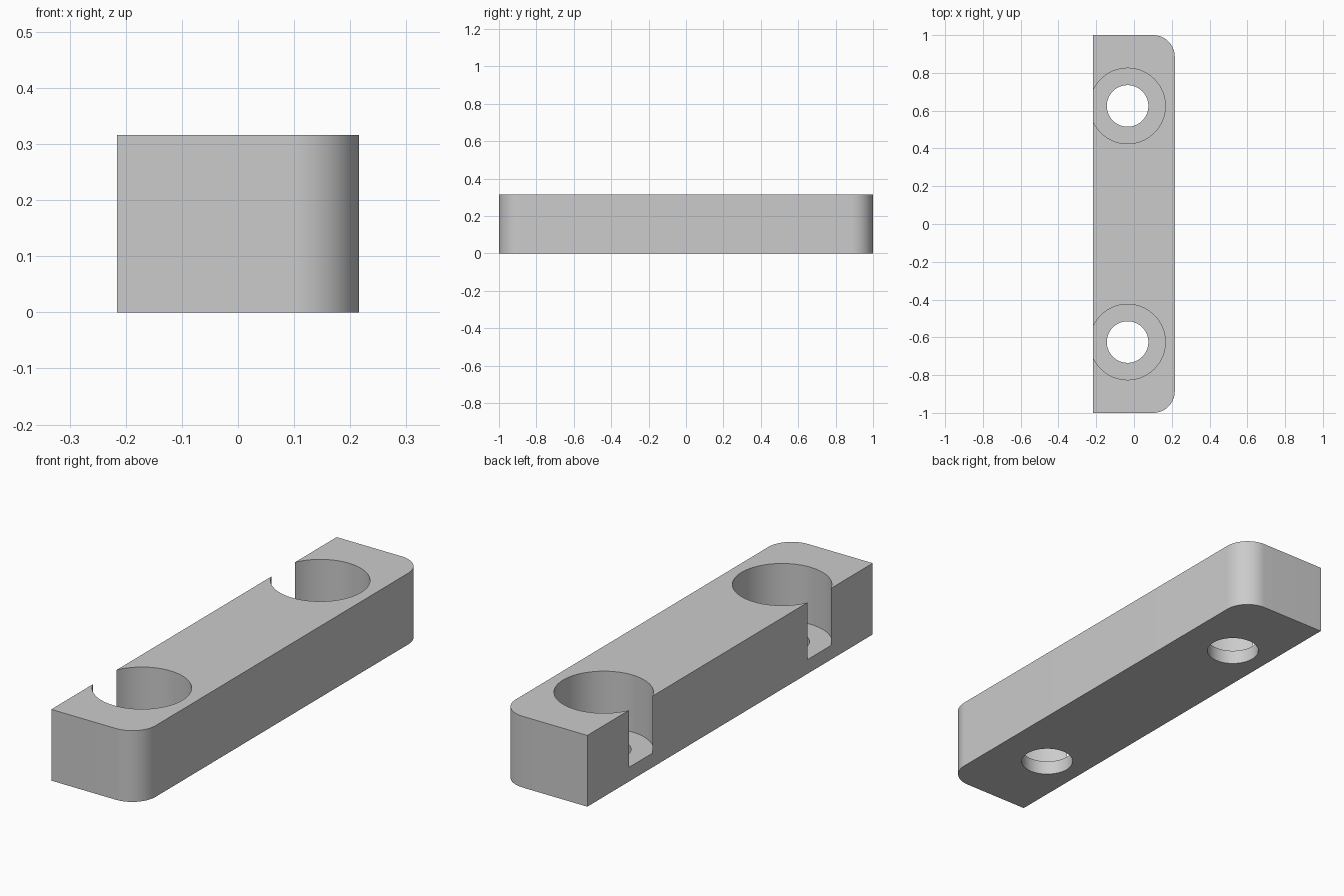
import bpy
import bmesh
from math import cos, sin, pi, radians

HALF_W, HALF_L, HEIGHT = 0.216, 1.0, 0.316
CORNER = 0.115          # radius of the rounded corners
HOLE_X, HOLE_Y = -0.034, 0.625
HOLE_R, BORE_R, FLOOR = 0.11, 0.2, 0.063

if "Cube" in bpy.data.objects:
    bpy.data.objects.remove(bpy.data.objects["Cube"], do_unlink=True)

grey = bpy.data.materials.new("light grey")
grey.use_nodes = True
grey.diffuse_color = (0.6, 0.6, 0.6, 1)
grey.node_tree.nodes["Principled BSDF"].inputs["Base Color"].default_value = (0.6, 0.6, 0.6, 1)


def prism(name, outline, z0, z1):
    """Extrude a flat counter-clockwise outline from z0 to z1."""
    bm = bmesh.new()
    base = bm.faces.new([bm.verts.new((x, y, z0)) for x, y in outline])
    top = bmesh.ops.extrude_face_region(bm, geom=[base], use_keep_orig=True)["geom"]
    bmesh.ops.translate(bm, vec=(0, 0, z1 - z0),
                        verts=[v for v in top if isinstance(v, bmesh.types.BMVert)])
    bmesh.ops.recalc_face_normals(bm, faces=bm.faces)
    mesh = bpy.data.meshes.new(name)
    bm.to_mesh(mesh)
    bm.free()
    mesh.materials.append(grey)
    obj = bpy.data.objects.new(name, mesh)
    bpy.context.collection.objects.link(obj)
    return obj


def arc(cx, cy, r, start, end, steps):
    angles = [start + (end - start) * i / steps for i in range(steps + 1)]
    return [(cx + r * cos(a), cy + r * sin(a)) for a in angles]


# Bar: square corners on the -x side, rounded on the +x side
cx, cy = HALF_W - CORNER, HALF_L - CORNER
outline = [(-HALF_W, HALF_L), (-HALF_W, -HALF_L)]
outline += arc(cx, -cy, CORNER, -pi / 2, 0, 16)
outline += arc(cx, cy, CORNER, 0, pi / 2, 16)
bar = prism("mounting_bar", outline, 0, HEIGHT)

# Counterbored screw holes; the wide bores break through the -x side
for y in (-HOLE_Y, HOLE_Y):
    for radius, z0 in ((BORE_R, FLOOR), (HOLE_R, -0.1)):
        cutter = prism("hole_cutter", arc(HOLE_X, y, radius, 0, 2 * pi, 64)[:-1], z0, HEIGHT + 0.1)
        cutter.hide_render = True
        cut = bar.modifiers.new("screw_hole", 'BOOLEAN')
        cut.operation = 'DIFFERENCE'
        cut.solver = 'EXACT'
        cut.object = cutter
        bpy.context.view_layer.objects.active = bar
        bpy.ops.object.modifier_apply(modifier=cut.name)
        bpy.data.objects.remove(cutter, do_unlink=True)

# Smooth the curved walls, keep the edges sharp
bpy.ops.object.select_all(action='DESELECT')
bar.select_set(True)
bpy.context.view_layer.objects.active = bar
bpy.ops.object.shade_smooth_by_angle(angle=radians(30))
